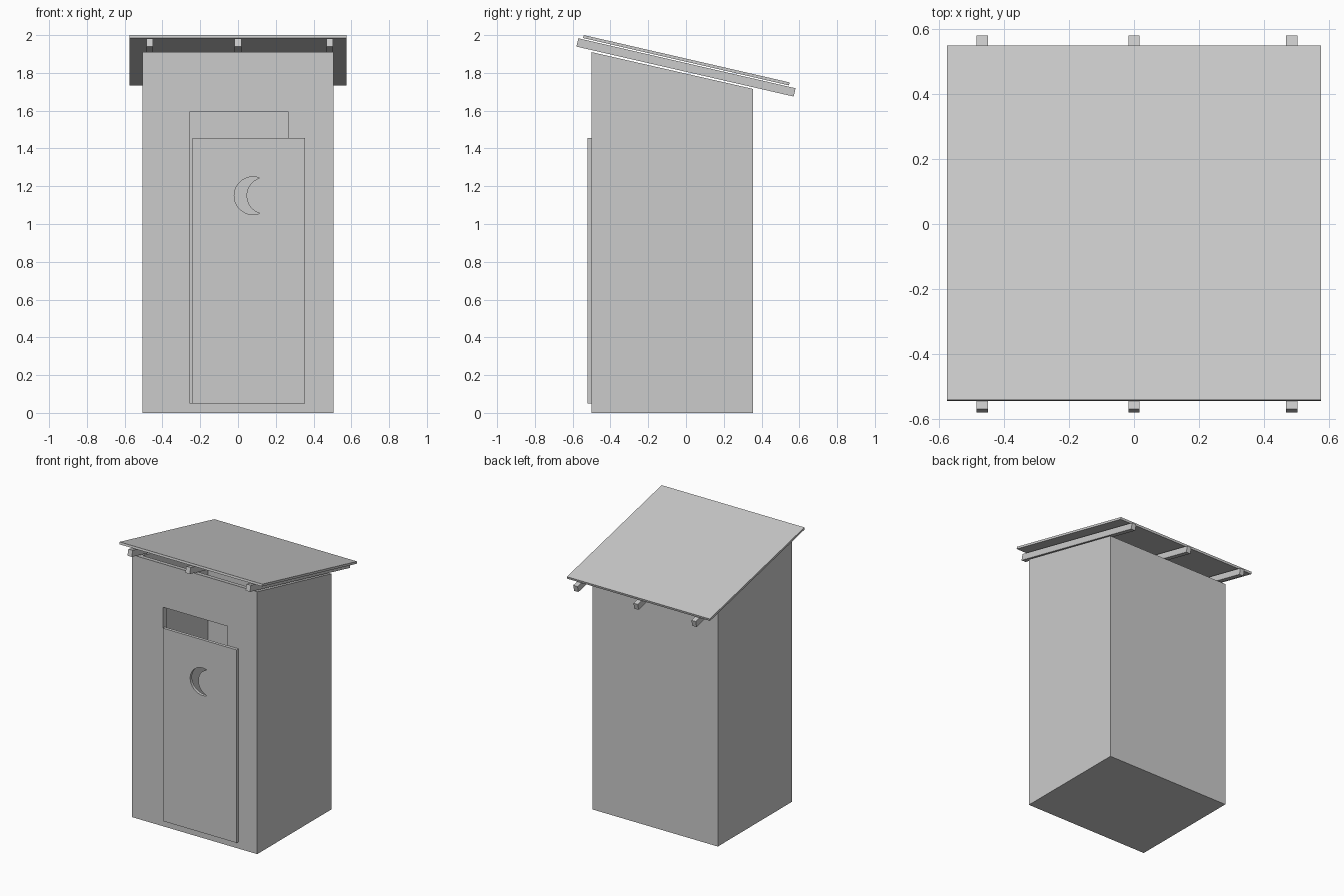
import bpy, bmesh, math

if "Cube" in bpy.data.objects:
    bpy.data.objects.remove(bpy.data.objects["Cube"])

PITCH = -math.atan(0.23)


def prism(name, pts, axis, a, b):
    """Extrude a 2D profile along x (points are y,z) or y (points are x,z)."""
    bm = bmesh.new()
    if axis == 'x':
        vs = [bm.verts.new((a, p, q)) for p, q in pts]
        offset = (b - a, 0, 0)
    else:
        vs = [bm.verts.new((p, a, q)) for p, q in pts]
        offset = (0, b - a, 0)
    face = bm.faces.new(vs)
    ext = bmesh.ops.extrude_face_region(bm, geom=[face], use_keep_orig=True)
    moved = [g for g in ext['geom'] if isinstance(g, bmesh.types.BMVert)]
    bmesh.ops.translate(bm, verts=moved, vec=offset)
    bmesh.ops.recalc_face_normals(bm, faces=bm.faces)
    me = bpy.data.meshes.new(name)
    bm.to_mesh(me)
    bm.free()
    ob = bpy.data.objects.new(name, me)
    bpy.context.collection.objects.link(ob)
    return ob


def rect(x0, x1, z0, z1):
    return [(x0, z0), (x1, z0), (x1, z1), (x0, z1)]


def cut(ob, cutter):
    mod = ob.modifiers.new("cut", 'BOOLEAN')
    mod.operation = 'DIFFERENCE'
    mod.solver = 'EXACT'
    mod.object = cutter
    bpy.context.view_layer.objects.active = ob
    bpy.ops.object.modifier_apply(modifier=mod.name)
    bpy.data.objects.remove(cutter)


def sloped_box(name, loc, size):
    bpy.ops.mesh.primitive_cube_add(size=1, location=loc, rotation=(PITCH, 0, 0))
    ob = bpy.context.object
    ob.name = name
    ob.scale = size
    return ob


# Cabin: slope-topped shell with a floor, open under the roof
cabin = prism("cabin_walls", [(-0.5, 0), (0.355, 0), (0.355, 1.715), (-0.5, 1.91)],
              'x', -0.505, 0.505)
cut(cabin, prism("inside_cutter", rect(-0.45, 0.305, 0.05, 2.2), 'x', -0.455, 0.455))
cut(cabin, prism("doorway_cutter", rect(-0.255, 0.265, 0.05, 1.595), 'y', -0.6, -0.4))

# Door with crescent moon hole
door = prism("door", rect(-0.24, 0.355, 0.05, 1.455), 'y', -0.522, -0.5)


def arc(cx, r, a0, a1, n):
    return [(cx + r * math.cos(a0 + (a1 - a0) * i / n),
             1.15 + r * math.sin(a0 + (a1 - a0) * i / n)) for i in range(n + 1)]


tip = math.acos(0.035 / 0.1)
inner_r = math.hypot(0.028, 0.1 * math.sin(tip))
inner_tip = math.pi - math.asin(0.1 * math.sin(tip) / inner_r)
outer = arc(0.08, 0.1, tip, 2 * math.pi - tip, 24)
inner = arc(0.143, inner_r, 2 * math.pi - inner_tip, inner_tip, 16)
cut(door, prism("moon_cutter", outer + inner[1:-1], 'y', -0.6, -0.45))

# Rafters and roof sheet
for side, x in (("left", -0.467), ("middle", 0.0), ("right", 0.485)):
    sloped_box(f"rafter_{side}", (x, 0, 1.829), (0.035, 1.18, 0.045))
sloped_box("roof", (0, 0.002, 1.867), (1.15, 1.118, 0.016))
